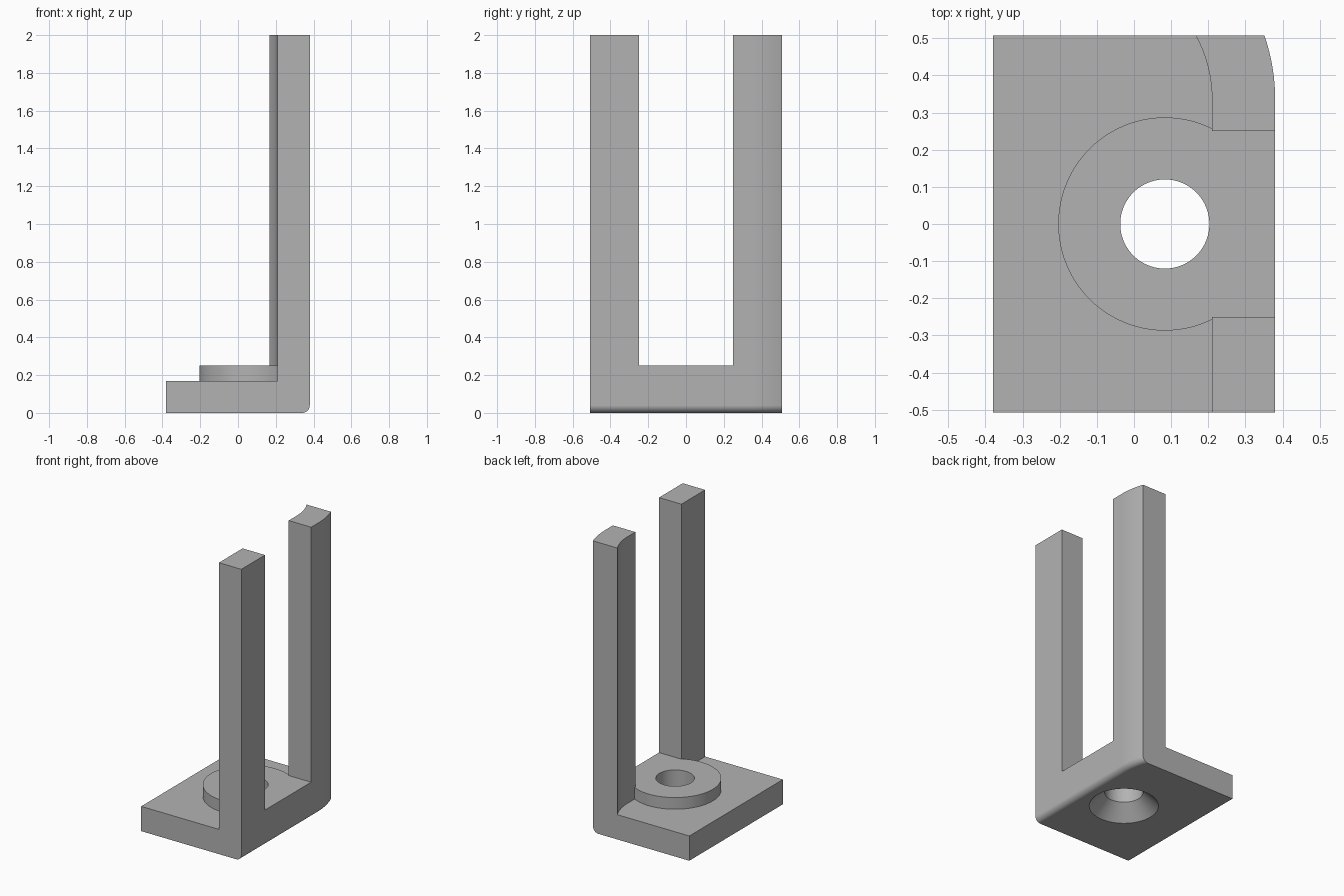
import bpy, bmesh, math

if "Cube" in bpy.data.objects:
    bpy.data.objects.remove(bpy.data.objects["Cube"], do_unlink=True)

HX, HY = 0.38, 0.507           # half sizes of the plan
HEIGHT, PLATE, BOSS = 2.0, 0.17, 0.25
WALL = 0.17                    # wall thickness
HOLE_X, HOLE_R, SINK_R = 0.083, 0.12, 0.217
ARC_Y, ARC_R = 0.335, 0.53     # outer bend of the wall

grey = bpy.data.materials.new("plain grey")
grey.use_nodes = True
colour = (0.45, 0.45, 0.45, 1)
grey.diffuse_color = colour
grey.node_tree.nodes["Principled BSDF"].inputs["Base Color"].default_value = colour


def make_object(name, bm):
    bmesh.ops.recalc_face_normals(bm, faces=bm.faces)
    mesh = bpy.data.meshes.new(name)
    bm.to_mesh(mesh)
    bm.free()
    mesh.materials.append(grey)
    obj = bpy.data.objects.new(name, mesh)
    bpy.context.collection.objects.link(obj)
    return obj


def prism(outline, z0, z1):
    bm = bmesh.new()
    face = bm.faces.new([bm.verts.new((x, y, z0)) for x, y in outline])
    top = bmesh.ops.extrude_face_region(bm, geom=[face])["geom"]
    verts = [g for g in top if isinstance(g, bmesh.types.BMVert)]
    bmesh.ops.translate(bm, verts=verts, vec=(0, 0, z1 - z0))
    return bm


def lathe(profile, steps=96):
    """Solid of stacked rings (radius, z) around the hole axis."""
    bm = bmesh.new()
    rings = [[bm.verts.new((HOLE_X + r * math.cos(math.tau * i / steps),
                            r * math.sin(math.tau * i / steps), z))
              for i in range(steps)] for r, z in profile]
    for a, b in zip(rings, rings[1:]):
        for i in range(steps):
            j = (i + 1) % steps
            bm.faces.new((a[i], a[j], b[j], b[i]))
    bm.faces.new(rings[0])
    bm.faces.new(rings[-1])
    return bm


def bend(radius, y_end, steps=16):
    """Arc that turns the wall inward, up to y_end."""
    end = math.asin((y_end - ARC_Y) / radius)
    cx = HX - ARC_R
    return [(cx + radius * math.cos(end * i / steps),
             ARC_Y + radius * math.sin(end * i / steps)) for i in range(steps + 1)]


def combine(target, tool, operation):
    mod = target.modifiers.new("combine", "BOOLEAN")
    mod.operation, mod.solver, mod.object = operation, "EXACT", tool
    bpy.context.view_layer.objects.active = target
    bpy.ops.object.modifier_apply(modifier=mod.name)
    bpy.data.objects.remove(tool, do_unlink=True)


# Full block with the bent outer side, its lower outer edge rounded
block = prism([(-HX, -HY), (HX, -HY)] + bend(ARC_R, HY) + [(-HX, HY)], 0, HEIGHT)
edge = [e for e in block.edges
        if all(v.co.z < 0.001 and v.co.x > 0.3 for v in e.verts)]
bmesh.ops.bevel(block, geom=edge, offset=0.04, segments=8, profile=0.5, affect="EDGES")
bracket = make_object("bracket", block)

# Space above the plate, leaving the upright wall
far = HY + 0.02
space = prism([(-1, -far), (HX - WALL, -far)] + bend(ARC_R - WALL, far) + [(-1, far)],
              PLATE, HEIGHT + 1)
combine(bracket, make_object("space_cutter", space), "DIFFERENCE")

# Slot that splits the wall into two posts
slot = prism([(0.1, -0.25), (1, -0.25), (1, 0.25), (0.1, 0.25)], BOSS, HEIGHT + 1)
combine(bracket, make_object("slot_cutter", slot), "DIFFERENCE")

# Raised round boss
combine(bracket, make_object("boss", lathe([(0.287, 0.1), (0.287, BOSS)])), "UNION")

# Countersunk through hole
drop = 0.05
hole = lathe([(SINK_R + drop, -drop), (HOLE_R, SINK_R - HOLE_R), (HOLE_R, 1)])
combine(bracket, make_object("hole_cutter", hole), "DIFFERENCE")

# Smooth curved surfaces, crisp corners
bpy.ops.object.select_all(action="DESELECT")
bracket.select_set(True)
bpy.context.view_layer.objects.active = bracket
bpy.ops.object.shade_smooth_by_angle(angle=math.radians(20))
normals = bracket.modifiers.new("flat_face_normals", "WEIGHTED_NORMAL")
normals.keep_sharp = True
